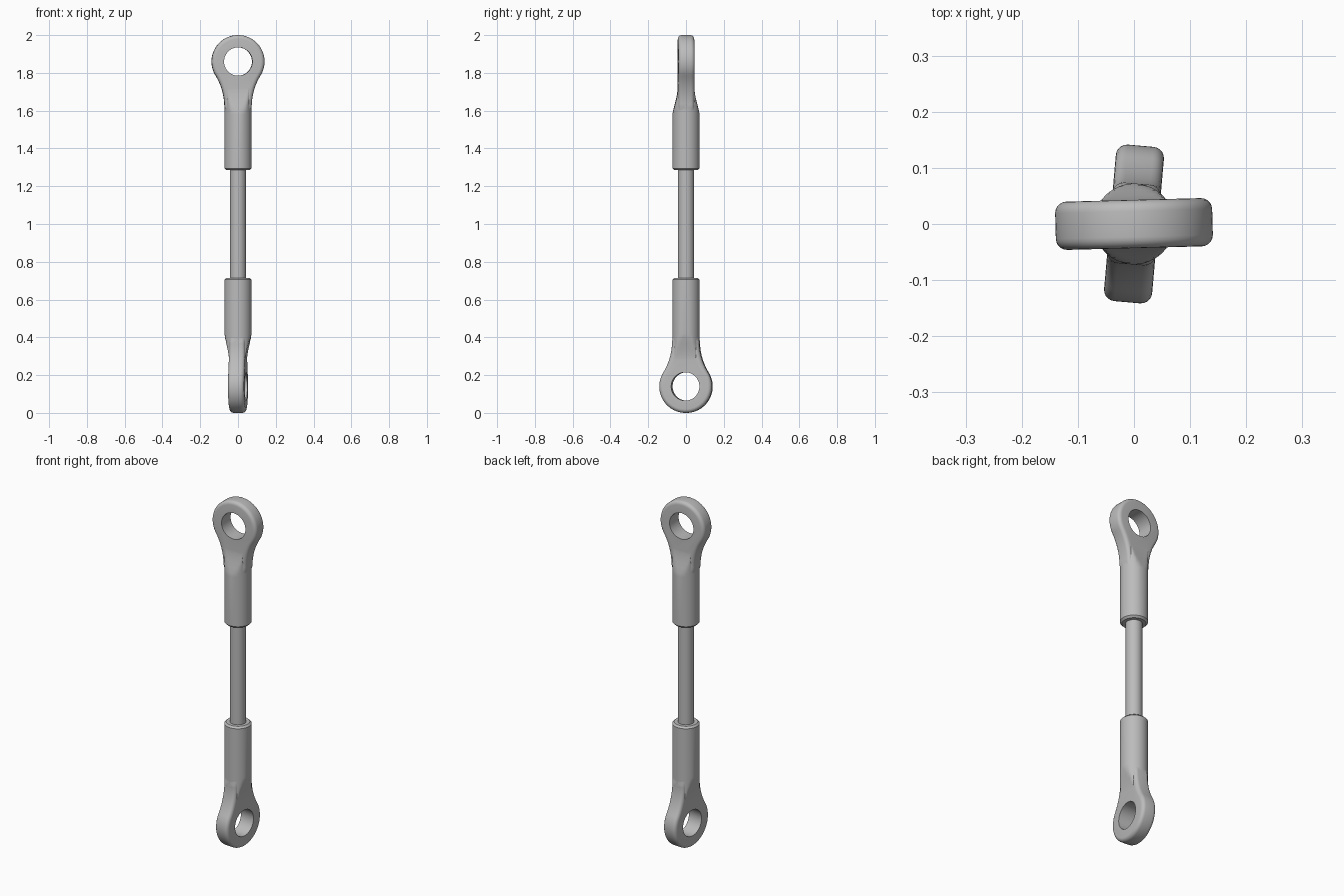
import bpy
import bmesh
from math import sin, cos, pi, radians, atan2
from mathutils import Matrix

if "Cube" in bpy.data.objects:
    bpy.data.objects.remove(bpy.data.objects["Cube"])

steel = bpy.data.materials.new("grey steel")
steel.use_nodes = True
GREY = (0.5, 0.5, 0.5, 1)
steel.diffuse_color = GREY
steel.node_tree.nodes["Principled BSDF"].inputs["Base Color"].default_value = GREY

EYE_Z, EYE_R, HOLE_R = 1.86, 0.14, 0.075
SHANK_R, HALF_THICK, ROD_R = 0.072, 0.043, 0.043


def to_object(name, bm):
    bmesh.ops.recalc_face_normals(bm, faces=bm.faces)
    mesh = bpy.data.meshes.new(name)
    bm.to_mesh(mesh)
    bm.free()
    mesh.materials.append(steel)
    obj = bpy.data.objects.new(name, mesh)
    bpy.context.collection.objects.link(obj)
    return obj


def activate(obj):
    bpy.ops.object.select_all(action="DESELECT")
    obj.select_set(True)
    bpy.context.view_layer.objects.active = obj


def boolean(obj, other, operation):
    mod = obj.modifiers.new(operation, "BOOLEAN")
    mod.operation, mod.solver, mod.object = operation, "EXACT", other
    activate(obj)
    bpy.ops.object.modifier_apply(modifier=mod.name)
    bpy.data.objects.remove(other)


def loft(name, sections, n=64):
    """Round sections (z, radius, half depth), clipped flat front and back."""
    bm = bmesh.new()
    rings = []
    for z, r, h in sections:
        angles = [2 * pi * i / n for i in range(n)]
        rings.append([bm.verts.new((r * cos(a), max(-h, min(h, r * sin(a))), z))
                      for a in angles])
    for low, high in zip(rings, rings[1:]):
        for i in range(n):
            j = (i + 1) % n
            bm.faces.new((low[i], low[j], high[j], high[i]))
    bm.faces.new(rings[0])
    bm.faces.new(rings[-1])
    return to_object(name, bm)


def eye_plate(name):
    """Ring outline with filleted neck, extruded and rounded at the rim."""
    fillet_z = 1.62
    rise = EYE_Z - fillet_z
    fillet = (SHANK_R**2 + rise**2 - EYE_R**2) / (2 * (EYE_R - SHANK_R))
    cx = SHANK_R + fillet
    tangent = atan2(rise, cx)
    half = [(0.055, 1.575), (0.066, 1.6)]
    for i in range(13):
        a = tangent * i / 12
        half.append((cx - fillet * cos(a), fillet_z + fillet * sin(a)))
    for i in range(1, 29):
        a = -tangent + (pi / 2 + tangent) * i / 28
        half.append((EYE_R * cos(a), EYE_Z + EYE_R * sin(a)))
    outline = half + [(-x, z) for x, z in reversed(half[:-1])]
    bm = bmesh.new()
    back = bm.faces.new([bm.verts.new((x, -HALF_THICK, z)) for x, z in outline])
    made = bmesh.ops.extrude_face_region(bm, geom=[back], use_keep_orig=True)["geom"]
    verts = [g for g in made if isinstance(g, bmesh.types.BMVert)]
    bmesh.ops.translate(bm, vec=(0, 2 * HALF_THICK, 0), verts=verts)
    bmesh.ops.recalc_face_normals(bm, faces=bm.faces)
    rim = [e for e in bm.edges if abs(e.verts[0].co.y - e.verts[1].co.y) < 0.001]
    bmesh.ops.bevel(bm, geom=rim, offset=0.02, segments=5, profile=0.5,
                    affect="EDGES", clamp_overlap=True)
    return to_object(name, bm)


def rod_end(name, placement):
    # Shank with chamfered mouth, flattening towards the eye
    shank = loft(name, [
        (1.285, 0.062, 1), (1.295, SHANK_R, 1), (1.58, SHANK_R, SHANK_R),
        (1.60, SHANK_R, 0.068), (1.63, SHANK_R, 0.06), (1.66, SHANK_R, 0.052),
        (1.69, SHANK_R, 0.046), (1.71, SHANK_R, 0.0435), (1.74, SHANK_R, 0.0415)])
    boolean(shank, eye_plate("eye"), "UNION")
    # Pin hole
    hole = loft("hole_cutter", [(-0.2, HOLE_R, 1), (0.2, HOLE_R, 1)])
    hole.data.transform(Matrix.Translation((0, 0, EYE_Z)) @ Matrix.Rotation(pi / 2, 4, "X"))
    boolean(shank, hole, "DIFFERENCE")
    shank.data.transform(placement)
    return shank


# Two matching ends, turned about a quarter turn from each other
flip = Matrix.Translation((0, 0, 2)) @ Matrix.Rotation(pi, 4, "X")
parts = [
    rod_end("upper_rod_end", Matrix.Rotation(radians(1.5), 4, "Z")),
    rod_end("lower_rod_end", Matrix.Rotation(radians(85), 4, "Z") @ flip),
    loft("connecting_rod", [(0.65, ROD_R, 1), (1.35, ROD_R, 1)], 48),
]
for part in parts:
    activate(part)
    bpy.ops.object.shade_smooth_by_angle(angle=radians(30))
